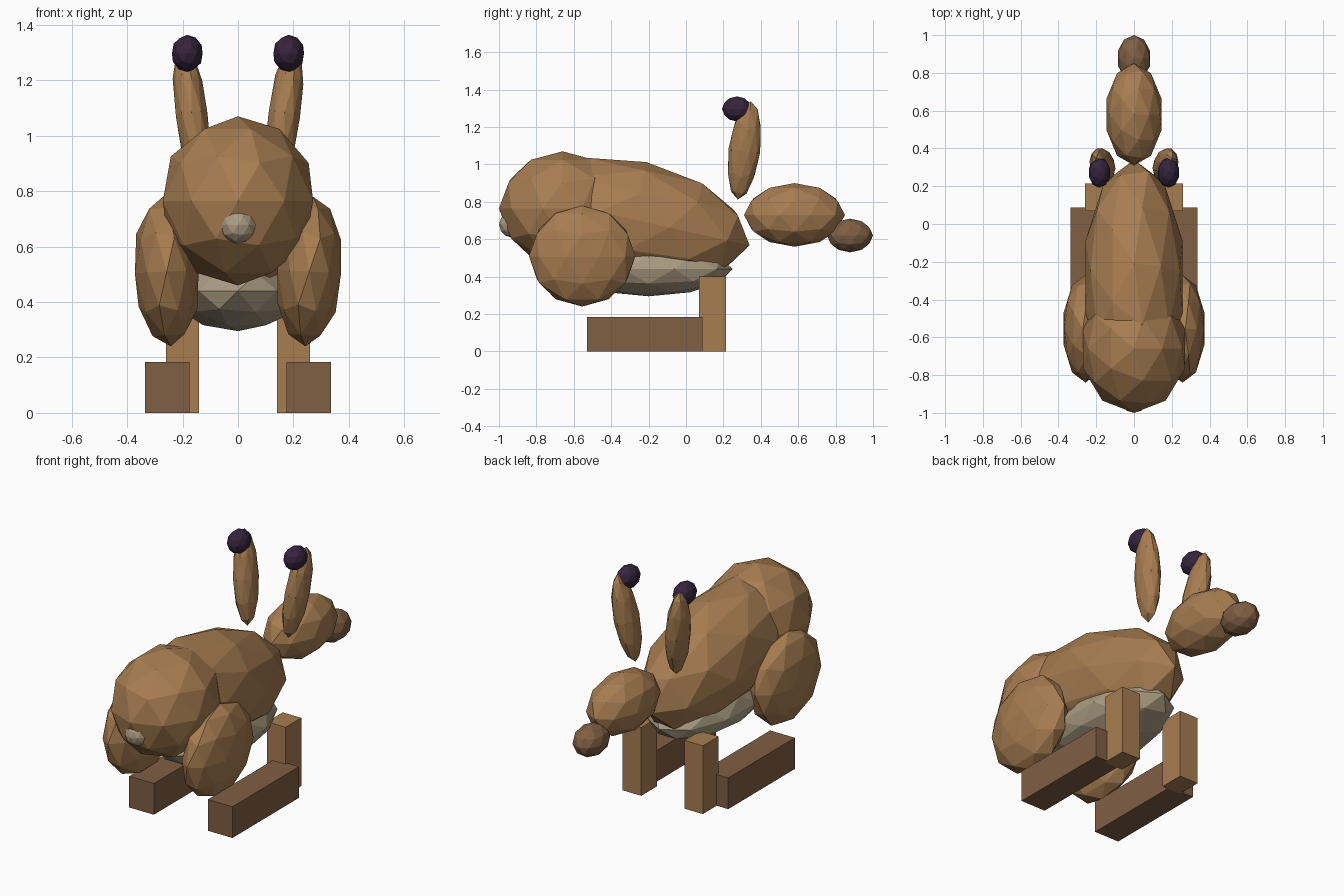
import bpy, math

if "Cube" in bpy.data.objects:
    bpy.data.objects.remove(bpy.data.objects["Cube"])


def material(name, rgb):
    """Flat colour given as sRGB 0-255, stored as linear."""
    def lin(c):
        c /= 255
        return c / 12.92 if c <= 0.04045 else ((c + 0.055) / 1.055) ** 2.4
    m = bpy.data.materials.new(name)
    m.diffuse_color = (*[lin(c) for c in rgb], 1)
    m.use_nodes = True
    m.node_tree.nodes["Principled BSDF"].inputs["Base Color"].default_value = m.diffuse_color
    return m


FUR = material("tan fur", (167, 125, 81))
PAW = material("dark brown fur", (128, 95, 68))
CREAM = material("cream fur", (172, 157, 131))
TIP = material("dark purple", (54, 36, 62))


def finish(name, mat):
    ob = bpy.context.object
    ob.name = name
    ob.data.materials.append(mat)
    return ob


def ball(name, mat, centre, radii, rot=(0, 0, 0)):
    """Faceted ellipsoid."""
    bpy.ops.mesh.primitive_ico_sphere_add(subdivisions=2, radius=1, location=centre,
                                          rotation=[math.radians(a) for a in rot])
    ob = finish(name, mat)
    ob.scale = radii
    return ob


def box(name, mat, lo, hi):
    """Box between two corners."""
    bpy.ops.mesh.primitive_cube_add(size=1, location=[(a + b) / 2 for a, b in zip(lo, hi)])
    ob = finish(name, mat)
    ob.scale = [abs(b - a) for a, b in zip(lo, hi)]
    return ob


# Trunk
ball("body", FUR, (0, -0.28, 0.705), (0.27, 0.635, 0.315), (-12.5, 0, 0))
ball("haunch", FUR, (0, -0.66, 0.765), (0.285, 0.34, 0.305))
ball("belly", CREAM, (0, -0.20, 0.44), (0.24, 0.45, 0.145))
ball("tail", CREAM, (0, -0.935, 0.678), (0.068, 0.065, 0.068))

# Head
ball("head", FUR, (0, 0.58, 0.73), (0.153, 0.27, 0.17))
ball("muzzle", PAW, (0, 0.877, 0.62), (0.09, 0.123, 0.09))

# Paired parts
for side, s in (("left", -1), ("right", 1)):
    ball(side + "_thigh", FUR, (s * 0.257, -0.555, 0.51), (0.121, 0.285, 0.27), (0, s * 3, 0))
    ball(side + "_ear", FUR, (s * 0.167, 0.312, 1.075), (0.06, 0.085, 0.267), (-7.5, s * 7.5, 0))
    ball(side + "_ear_tip", TIP, (s * 0.183, 0.272, 1.297), (0.058, 0.08, 0.067))
    box(side + "_front_leg", FUR, (s * 0.14, 0.07, 0), (s * 0.26, 0.215, 0.40))
    box(side + "_foot", PAW, (s * 0.175, -0.53, 0), (s * 0.335, 0.087, 0.183))
